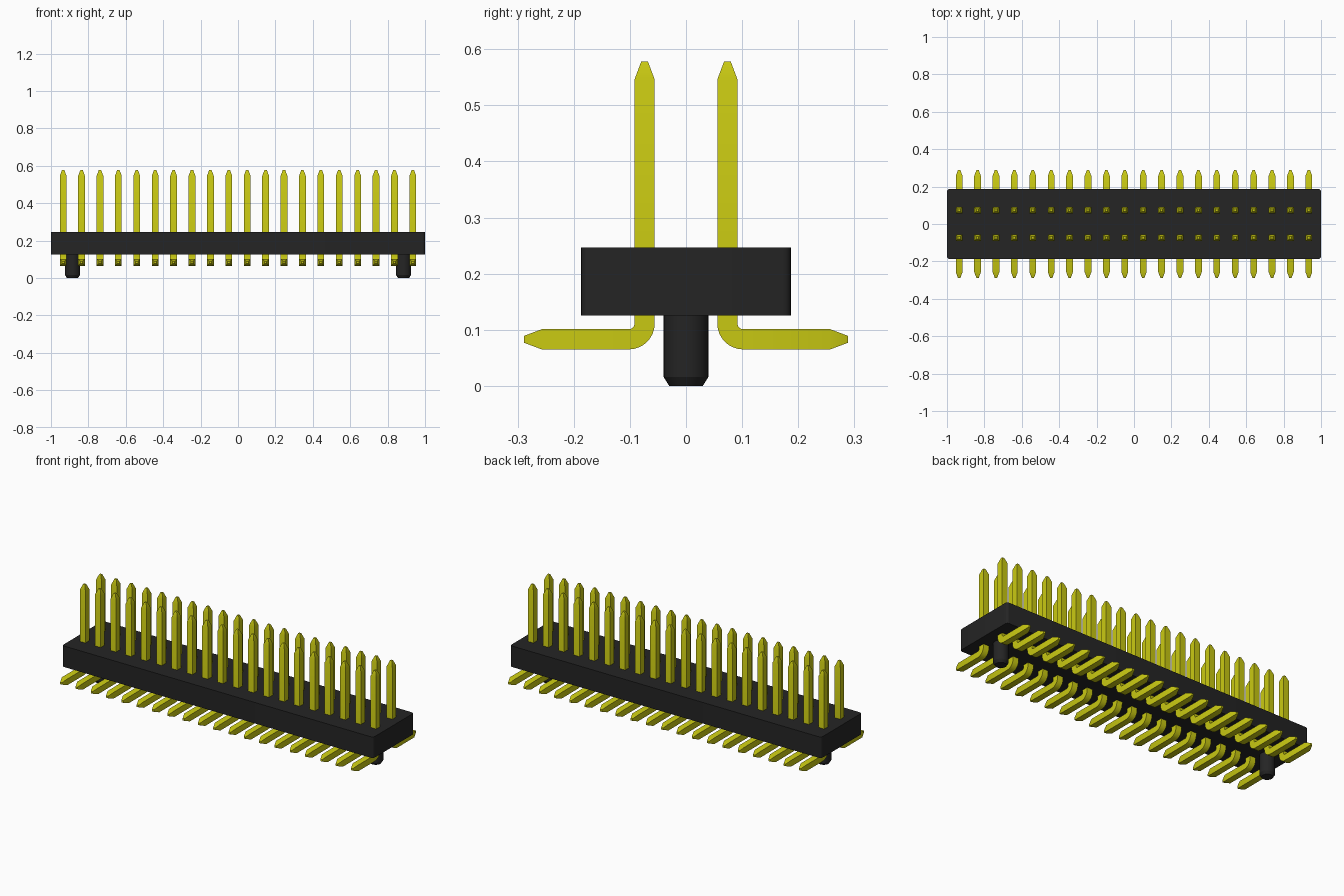
import bpy, bmesh, math

if "Cube" in bpy.data.objects:
    bpy.data.objects.remove(bpy.data.objects["Cube"], do_unlink=True)

COLUMNS, PITCH = 20, 0.0984
FIRST_X = -PITCH * (COLUMNS - 1) / 2
HALF = 0.018                       # half thickness of a pin
TIP = 0.006                        # half thickness at its tips
ROW_Y, LEAD_Z = 0.0738, 0.083      # pin row and solder lead centre lines
BEND = 0.028                       # centre line radius of the bend


def material(name, rgb):
    mat = bpy.data.materials.new(name)
    mat.use_nodes = True
    mat.diffuse_color = (*rgb, 1)
    bsdf = next(n for n in mat.node_tree.nodes if n.type == 'BSDF_PRINCIPLED')
    bsdf.inputs["Base Color"].default_value = (*rgb, 1)
    bsdf.inputs["Roughness"].default_value = 0.6
    return mat


def make_object(name, bm, mat):
    bmesh.ops.recalc_face_normals(bm, faces=bm.faces)
    mesh = bpy.data.meshes.new(name)
    bm.to_mesh(mesh)
    bm.free()
    mesh.materials.append(mat)
    obj = bpy.data.objects.new(name, mesh)
    bpy.context.collection.objects.link(obj)
    bpy.ops.object.select_all(action='DESELECT')
    obj.select_set(True)
    bpy.context.view_layer.objects.active = obj
    bpy.ops.object.shade_smooth_by_angle(angle=math.radians(30))
    return obj


def skin(bm, rings):
    """Join rings of vertices into a closed tube."""
    n = len(rings[0])
    for a, b in zip(rings, rings[1:]):
        for i in range(n):
            j = (i + 1) % n
            bm.faces.new((a[i], a[j], b[j], b[i]))
    bm.faces.new(rings[0])
    bm.faces.new(rings[-1])


black = material("black plastic", (0.018, 0.018, 0.018))
gold = material("yellow gold", (0.58, 0.58, 0.006))

# Housing: long block with rounded vertical corners
bm = bmesh.new()
bmesh.ops.create_cube(bm, size=1)
for v in bm.verts:
    v.co = (v.co.x * 2, v.co.y * 0.374, 0.186 + v.co.z * 0.122)
uprights = [e for e in bm.edges if abs(e.verts[0].co.z - e.verts[1].co.z) > 0.1]
bmesh.ops.bevel(bm, geom=uprights, offset=0.015, segments=4, profile=0.5,
                affect='EDGES')
make_object("housing", bm, black)

# Locating pegs: cylinders with a chamfered foot
for side, x in (("left", 0.885), ("right", -0.885)):
    bm = bmesh.new()
    rings = [[bm.verts.new((x + r * math.cos(math.tau * i / 32),
                            r * math.sin(math.tau * i / 32), z))
              for i in range(32)]
             for z, r in ((0, 0.03), (0.016, 0.04), (0.13, 0.04))]
    skin(bm, rings)
    make_object(side + "_locating_peg", bm, black)

# Pin path: (y, z, direction angle, half size) from lead tip to top tip
path = [(0.289, LEAD_Z, 0, TIP), (0.257, LEAD_Z, 0, HALF)]
for i in range(9):
    a = math.pi / 2 * i / 8
    path.append((ROW_Y + BEND - BEND * math.sin(a),
                 LEAD_Z + BEND - BEND * math.cos(a), a, HALF))
path += [(ROW_Y, 0.546, math.pi / 2, HALF), (ROW_Y, 0.578, math.pi / 2, TIP)]

# Square pins: one bent pin, repeated along x and mirrored to both rows
bm = bmesh.new()
rings = []
for y, z, a, h in path:
    ny, nz = math.sin(a), math.cos(a)
    rings.append([bm.verts.new((FIRST_X + sx * h, y + sy * h * ny, z + sy * h * nz))
                  for sx, sy in ((-1, -1), (1, -1), (1, 1), (-1, 1))])
skin(bm, rings)
pins = make_object("contact_pins", bm, gold)
array = pins.modifiers.new("columns", 'ARRAY')
array.count = COLUMNS
array.use_relative_offset = False
array.use_constant_offset = True
array.constant_offset_displace = (PITCH, 0, 0)
mirror = pins.modifiers.new("rows", 'MIRROR')
mirror.use_axis = (False, True, False)
mirror.use_mirror_merge = False
